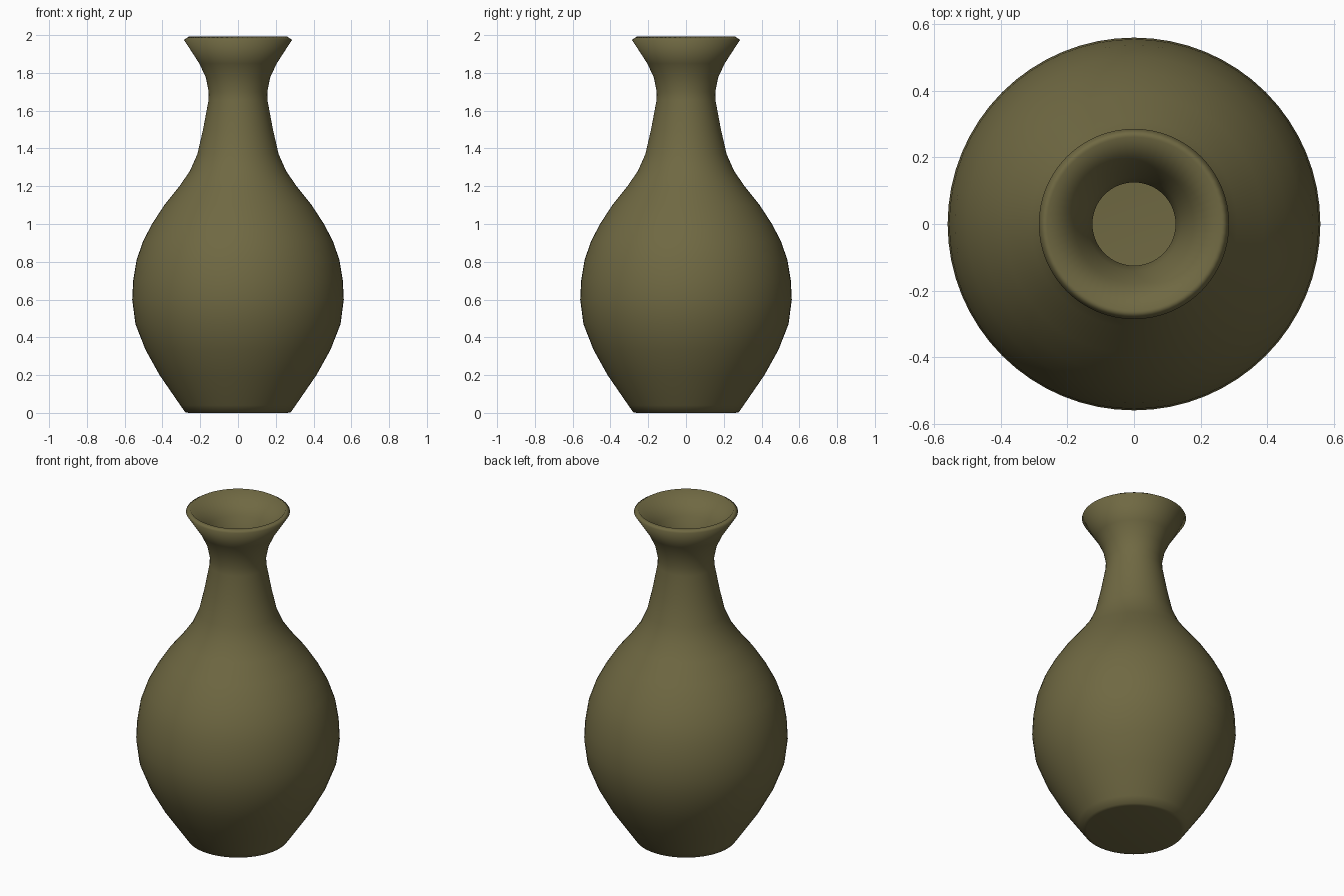
import bpy, bmesh, math

if "Cube" in bpy.data.objects:
    bpy.data.objects.remove(bpy.data.objects["Cube"])

# Outer profile (radius, height) from the base centre to the lip
PROFILE = [
    (0.0, 0.0), (0.26, 0.0), (0.28, 0.004), (0.305, 0.04), (0.415, 0.2),
    (0.49, 0.335), (0.543, 0.47), (0.56, 0.6), (0.555, 0.7), (0.537, 0.81),
    (0.502, 0.91), (0.455, 1.0), (0.39, 1.1), (0.31, 1.2), (0.255, 1.28),
    (0.215, 1.37), (0.185, 1.5), (0.156, 1.655), (0.155, 1.70),
    (0.17, 1.775), (0.205, 1.85), (0.286, 1.975),
]
SEGMENTS = 64

# Lathe the profile around z
bm = bmesh.new()
verts = [bm.verts.new((r, 0, z)) for r, z in PROFILE]
edges = [bm.edges.new(pair) for pair in zip(verts, verts[1:])]
bmesh.ops.spin(bm, geom=verts + edges, cent=(0, 0, 0), axis=(0, 0, 1),
               angle=math.tau, steps=SEGMENTS, use_merge=False)
bmesh.ops.remove_doubles(bm, verts=bm.verts[:], dist=1e-4)

# Make the open shell's faces point outwards
bm.normal_update()
if sum(f.normal.dot(f.calc_center_median()) for f in bm.faces) < 0:
    bmesh.ops.reverse_faces(bm, faces=bm.faces[:])
for f in bm.faces:
    f.smooth = True

mesh = bpy.data.meshes.new("vase")
bm.to_mesh(mesh)
bm.free()
vase = bpy.data.objects.new("vase", mesh)
bpy.context.collection.objects.link(vase)

# Even wall thickness, giving the slanted lip and hollow inside
wall = vase.modifiers.new("wall", 'SOLIDIFY')
wall.thickness = 0.03
wall.offset = -1
wall.use_even_offset = True

# Olive glaze
glaze = bpy.data.materials.new("olive_glaze")
glaze.diffuse_color = (0.16, 0.14, 0.055, 1)
glaze.use_nodes = True
glaze.node_tree.nodes["Principled BSDF"].inputs["Base Color"].default_value = glaze.diffuse_color
mesh.materials.append(glaze)
